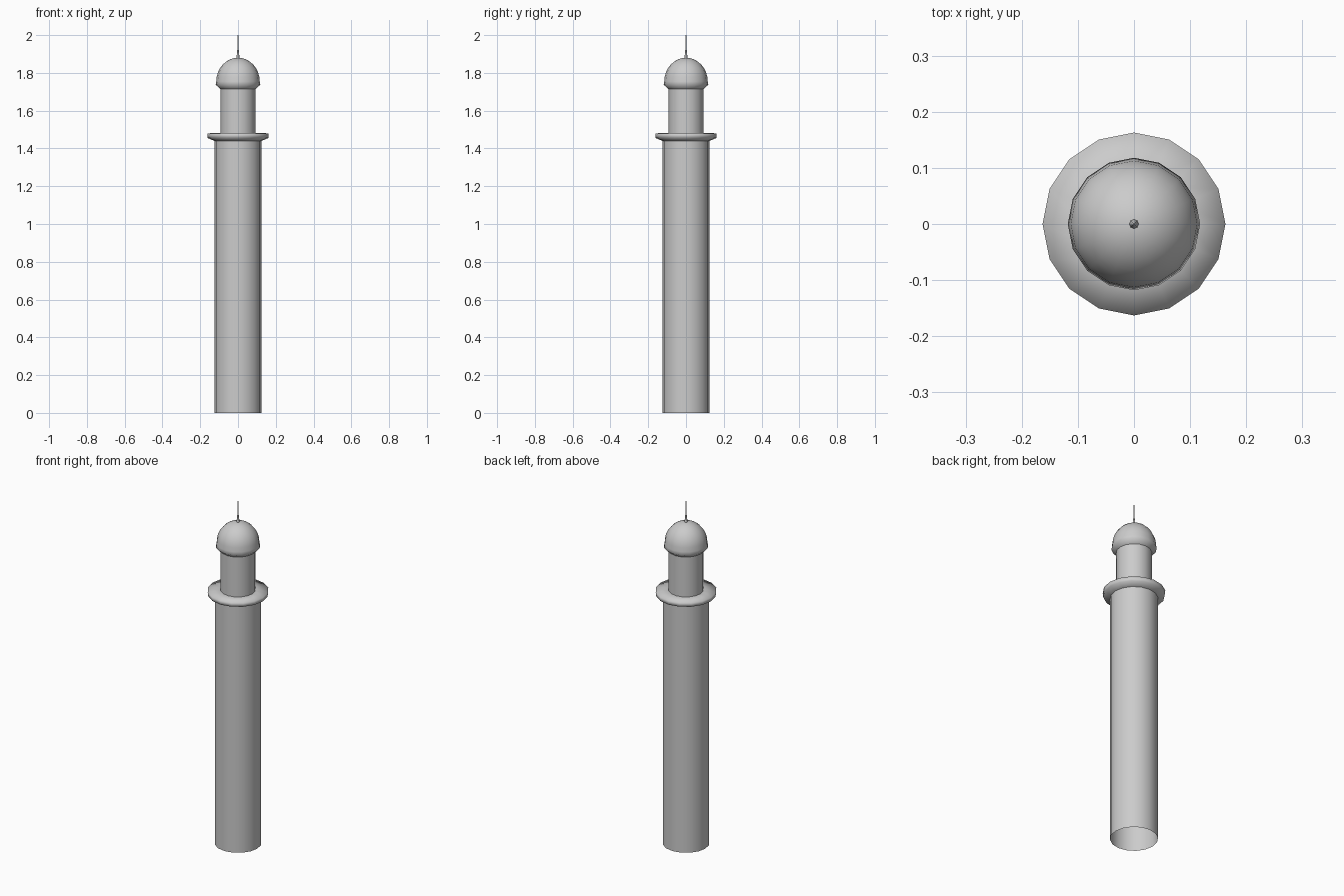
import bpy, bmesh, math

if "Cube" in bpy.data.objects:
    bpy.data.objects.remove(bpy.data.objects["Cube"])

SIDES = 16

stone = bpy.data.materials.new("pale grey stone")
stone.diffuse_color = (0.6, 0.6, 0.6, 1)
stone.use_nodes = True
stone.node_tree.nodes["Principled BSDF"].inputs["Base Color"].default_value = stone.diffuse_color


def lathe(name, profile, sides=SIDES):
    """Revolve (radius, height) points about z; radius 0 closes to a point."""
    bm = bmesh.new()
    rings = []
    for r, z in profile:
        n = sides if r > 0 else 1
        rings.append([bm.verts.new((r * math.cos(2 * math.pi * i / sides),
                                    r * math.sin(2 * math.pi * i / sides), z))
                      for i in range(n)])
    for a, b in zip(rings, rings[1:]):
        for i in range(sides):
            j = (i + 1) % sides
            if len(b) == 1:
                bm.faces.new((a[i], a[j], b[0]))
            else:
                bm.faces.new((a[i], a[j], b[j], b[i]))
    for f in bm.faces:
        f.smooth = True
    mesh = bpy.data.meshes.new(name)
    bm.to_mesh(mesh)
    bm.free()
    mesh.materials.append(stone)
    obj = bpy.data.objects.new(name, mesh)
    bpy.context.collection.objects.link(obj)
    return obj


# main shaft, open at the bottom
lathe("tower_shaft", [(0.125, 0), (0.125, 1.44)])

# flared balcony ring with its floor
lathe("balcony", [(0.125, 1.44), (0.16, 1.455), (0.163, 1.48), (0.093, 1.482)])

# narrow upper shaft
lathe("upper_shaft", [(0.093, 1.482), (0.093, 1.715)])

# dome with an overhanging rim
dome = [(0.093, 1.715), (0.118, 1.737), (0.115, 1.755)]
for k in range(1, 8):
    t = math.pi / 2 * k / 8
    dome.append((0.115 * math.cos(t), 1.755 + 0.125 * math.sin(t)))
dome.append((0, 1.88))
lathe("dome", dome)

# finial needle
lathe("finial", [(0.009, 1.872), (0.004, 1.92), (0.003, 1.925), (0.002, 2.0), (0, 2.0)], 8)
